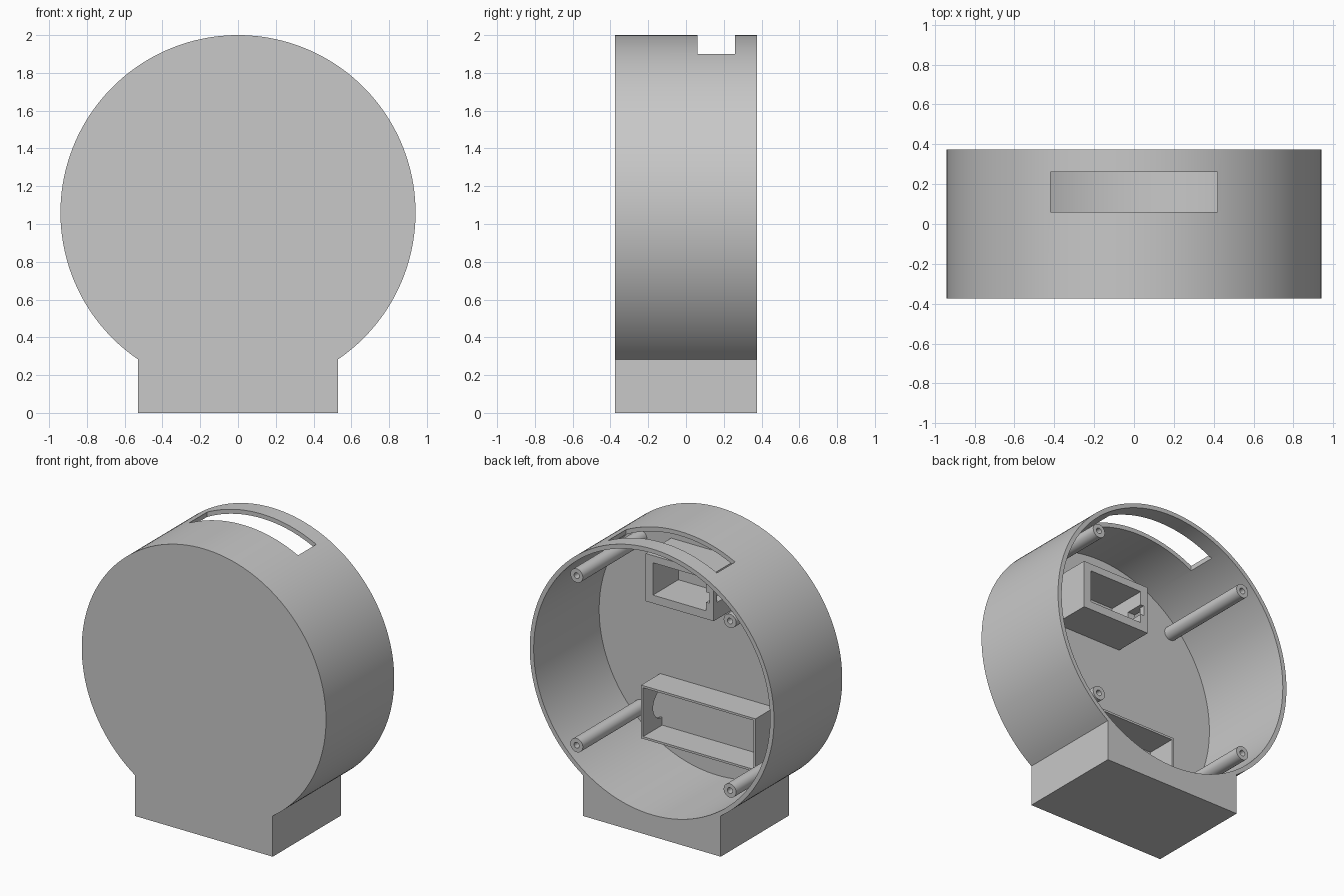
import bpy, bmesh
from math import asin, pi, sin, cos, radians
from mathutils import Matrix, Vector

if "Cube" in bpy.data.objects:
    bpy.data.objects.remove(bpy.data.objects["Cube"], do_unlink=True)

grey = bpy.data.materials.new("light_grey_plastic")
grey.use_nodes = True
colour = (0.58, 0.58, 0.58, 1)
grey.diffuse_color = colour
grey.node_tree.nodes["Principled BSDF"].inputs["Base Color"].default_value = colour

RADIUS, CENTRE_Z, HALF_DEPTH, WALL = 0.94, 1.06, 0.375, 0.03
FLOOR = -HALF_DEPTH + WALL      # inner face of the front plate
OVERLAP = 0.01


def make(name, bm):
    bmesh.ops.recalc_face_normals(bm, faces=bm.faces)
    mesh = bpy.data.meshes.new(name)
    bm.to_mesh(mesh)
    bm.free()
    mesh.materials.append(grey)
    ob = bpy.data.objects.new(name, mesh)
    bpy.context.collection.objects.link(ob)
    return ob


def box(name, x, y, z):
    """Box from (low, high) ranges."""
    bm = bmesh.new()
    size = [r[1] - r[0] for r in (x, y, z)]
    mid = Vector([(r[0] + r[1]) / 2 for r in (x, y, z)])
    bmesh.ops.create_cube(bm, size=1, matrix=Matrix.Translation(mid) @ Matrix.Diagonal((*size, 1)))
    return make(name, bm)


def rod(name, radius, start, end, sides=32):
    """Cylinder between two points."""
    start, end = Vector(start), Vector(end)
    axis = end - start
    turn = axis.to_track_quat("Z", "Y").to_matrix().to_4x4()
    bm = bmesh.new()
    bmesh.ops.create_cone(bm, cap_ends=True, segments=sides, radius1=radius, radius2=radius,
                          depth=axis.length, matrix=Matrix.Translation((start + end) / 2) @ turn)
    return make(name, bm)


def cut(ob, *cutters):
    """Subtract the cutters, then discard them."""
    for cutter in cutters:
        mod = ob.modifiers.new("cut", "BOOLEAN")
        mod.operation, mod.solver, mod.object = "DIFFERENCE", "EXACT", cutter
        bpy.context.view_layer.objects.active = ob
        bpy.ops.object.modifier_apply(modifier=mod.name)
        bpy.data.objects.remove(cutter, do_unlink=True)
    return ob


# Housing: round body on a rectangular foot, extruded front to back
FOOT_X, STEPS = 0.53, 144
gap = asin(FOOT_X / RADIUS)
bm = bmesh.new()
outline = [(-FOOT_X, 0), (FOOT_X, 0)]
for i in range(STEPS + 1):
    a = gap + (2 * pi - 2 * gap) * i / STEPS
    outline.append((RADIUS * sin(a), CENTRE_Z - RADIUS * cos(a)))
face = bm.faces.new([bm.verts.new((x, -HALF_DEPTH, z)) for x, z in outline])
side = bmesh.ops.extrude_face_region(bm, geom=[face])["geom"]
bmesh.ops.translate(bm, vec=(0, 2 * HALF_DEPTH, 0),
                    verts=[v for v in side if isinstance(v, bmesh.types.BMVert)])
housing = make("housing", bm)
cut(housing,
    rod("cavity_cutter", RADIUS - WALL, (0, FLOOR, CENTRE_Z), (0, 1, CENTRE_Z), 144),
    box("slot_cutter", (-0.42, 0.42), (0.06, 0.26), (1.7, 2.2)))
parts = [housing]

# Four hollow screw posts
POST, END = 0.59, 0.36
for sx, side_name in ((1, "left"), (-1, "right")):
    for sz, level in ((1, "upper"), (-1, "lower")):
        x, z = sx * POST, CENTRE_Z + sz * POST
        post = rod(f"{level}_{side_name}_post", 0.048, (x, FLOOR - OVERLAP, z), (x, END, z))
        parts.append(cut(post, rod("bore_cutter", 0.02, (x, 0, z), (x, 1, z), 24)))

# Lower battery tray: thin open frame with a rounded cable notch
tray = box("lower_tray", (-0.44, 0.44), (FLOOR - OVERLAP, -0.135), (0.37, 0.74))
cut(tray,
    box("tray_cutter", (-0.425, 0.425), (FLOOR, 0), (0.385, 0.725)),
    rod("notch_cutter", 0.1, (0.4, FLOOR, 0.54), (0.5, FLOOR, 0.54)))
parts.append(tray)

# Upper connector holder: thick-walled frame with a cable slot in one side
holder = box("upper_holder", (-0.167, 0.356), (FLOOR - OVERLAP, -0.065), (1.373, 1.705))
cut(holder,
    box("holder_cutter", (-0.11, 0.3), (FLOOR, 0), (1.43, 1.655)),
    box("cable_slot_cutter", (-0.3, 0), (-0.19, -0.1), (1.49, 1.56)),
    box("rim_notch_cutter", (-0.135, 0), (-0.12, 0), (1.49, 1.56)))
parts.append(holder)

# Smooth shading with sharp edges
bpy.ops.object.select_all(action="DESELECT")
for ob in parts:
    ob.select_set(True)
bpy.context.view_layer.objects.active = housing
bpy.ops.object.shade_smooth_by_angle(angle=radians(30))
